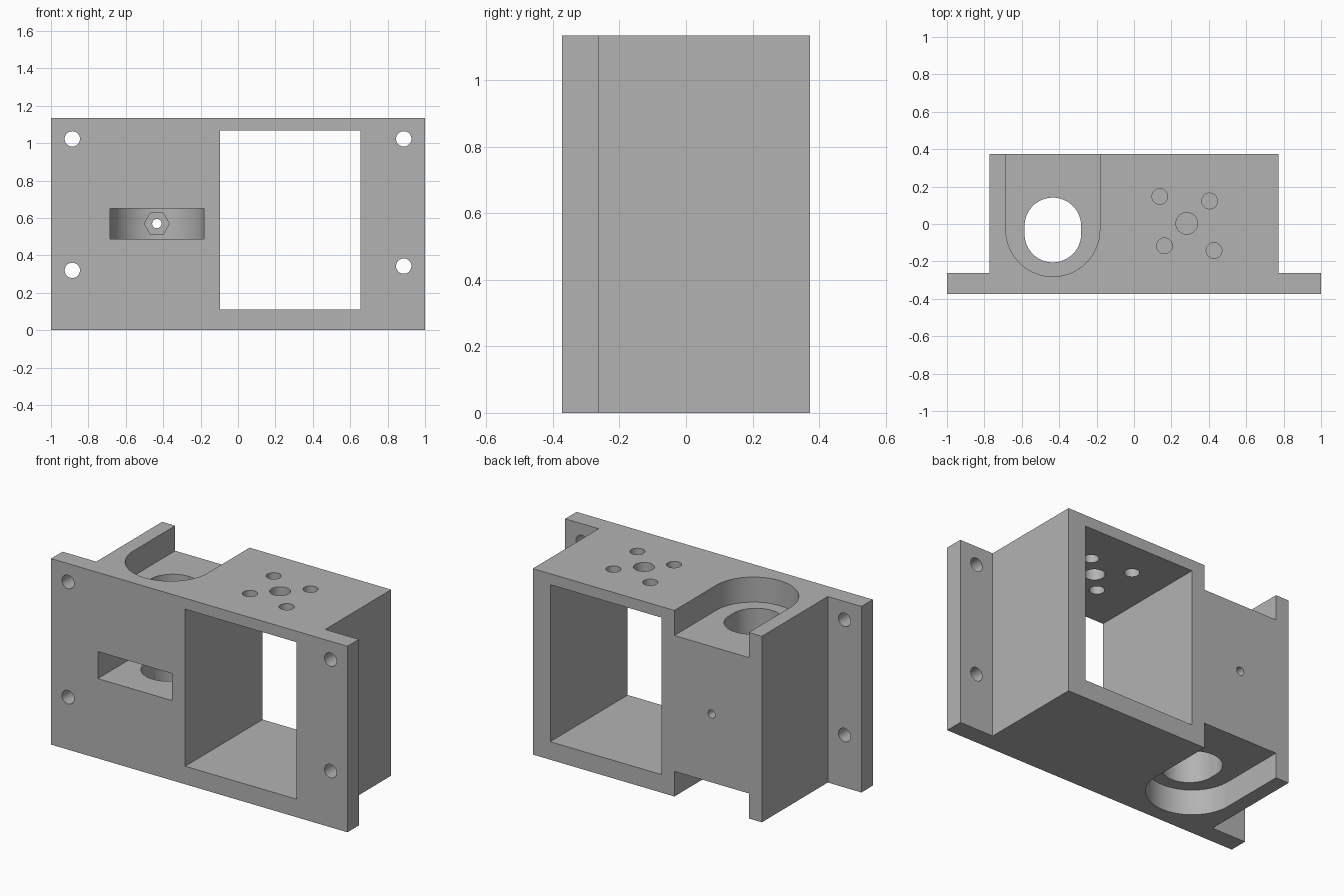
import bpy, bmesh, math
from mathutils import Vector

cube = bpy.data.objects.get("Cube")
if cube:
    bpy.data.objects.remove(cube, do_unlink=True)

H = 1.135            # overall height
D = 0.373            # half depth
FLANGE_Y = -0.263    # rear face of the mounting flange
MID_Z = 0.57         # height of the clamp slot
BORE_X = -0.434      # axis of the round bore

grey = bpy.data.materials.new("plain grey")
grey.use_nodes = True
colour = (0.45, 0.45, 0.45, 1)
grey.diffuse_color = colour
grey.node_tree.nodes["Principled BSDF"].inputs["Base Color"].default_value = colour


def prism(name, outline, lo, hi, axis="z"):
    """Extrude a 2D outline along z (outline is x, y) or y (outline is x, z)."""
    def place(p, t):
        return Vector((p[0], p[1], t)) if axis == "z" else Vector((p[0], t, p[1]))
    bm = bmesh.new()
    face = bm.faces.new([bm.verts.new(place(p, lo)) for p in outline])
    out = bmesh.ops.extrude_face_region(bm, geom=[face])
    top = [v for v in out["geom"] if isinstance(v, bmesh.types.BMVert)]
    bmesh.ops.translate(bm, verts=top, vec=place((0, 0), hi - lo))
    bmesh.ops.recalc_face_normals(bm, faces=bm.faces)
    mesh = bpy.data.meshes.new(name)
    bm.to_mesh(mesh)
    bm.free()
    mesh.materials.append(grey)
    ob = bpy.data.objects.new(name, mesh)
    bpy.context.collection.objects.link(ob)
    return ob


def arc(cx, cy, r, start=0, sweep=360, n=48):
    count = n if sweep == 360 else n + 1
    return [(cx + r * math.cos(math.radians(start + sweep * i / n)),
             cy + r * math.sin(math.radians(start + sweep * i / n))) for i in range(count)]


def rect(x0, x1, y0, y1):
    return [(x0, y0), (x1, y0), (x1, y1), (x0, y1)]


# Block with side flanges, as one T-like plan
half = [(1, -D), (1, FLANGE_Y), (0.773, FLANGE_Y), (0.773, D)]
plan = half + [(-x, y) for x, y in reversed(half)]
body = prism("mounting_block", plan, 0, H)


def cut(name, *args):
    cutter = prism(name, *args)
    cutter.hide_render = True
    mod = body.modifiers.new(name, "BOOLEAN")
    mod.operation = "DIFFERENCE"
    mod.solver = "EXACT"
    mod.object = cutter
    bpy.context.view_layer.objects.active = body
    bpy.ops.object.modifier_apply(modifier=mod.name)
    bpy.data.objects.remove(cutter, do_unlink=True)


# Large rectangular window from front to back
cut("window", rect(-0.095, 0.655, 0.11, 1.068), -1, 1, "y")

# U pockets, open to the back, in top and bottom
R = 0.251
u_back = arc(BORE_X, -0.03, R, 180, 180) + [(BORE_X + R, 1), (BORE_X - R, 1)]
cut("top_pocket", u_back, H - 0.153, H + 0.2)
cut("bottom_pocket", u_back, -0.2, 0.153)

# Slightly elongated vertical bore
bore = arc(BORE_X, -0.01, 0.151, 0, 180) + arc(BORE_X, -0.054, 0.151, 180, 180)
cut("bore", bore, -0.2, H + 0.2)

# Clamp slot, open to the front with a rounded back
u_front = arc(BORE_X, -0.03, R, 0, 180) + [(BORE_X - R, -1), (BORE_X + R, -1)]
cut("clamp_slot", u_front, 0.487, 0.652)

# Hexagonal nut recess and its screw hole to the back
cut("nut_recess", arc(BORE_X, MID_Z, 0.067, n=6), 0.05, 0.27, "y")
cut("screw_hole", arc(BORE_X, MID_Z, 0.025, n=24), 0.05, 1, "y")

# Flange mounting holes
for x, z in ((-0.886, 1.023), (-0.886, 0.32), (0.886, 1.023), (0.886, 0.343)):
    cut("flange_hole", arc(x, z, 0.041, n=32), -1, -0.2, "y")

# Holes in the roof of the window: one central, four around it
for x, y, r in ((0.282, 0.003, 0.058), (0.138, 0.147, 0.042), (0.404, 0.123, 0.042),
                (0.163, -0.117, 0.042), (0.428, -0.142, 0.042)):
    cut("roof_hole", arc(x, y, r, n=32), 0.9, H + 0.2)

# Smooth curved walls, sharp edges kept
bpy.ops.object.select_all(action="DESELECT")
body.select_set(True)
bpy.context.view_layer.objects.active = body
bpy.ops.object.shade_smooth_by_angle(angle=math.radians(25))
